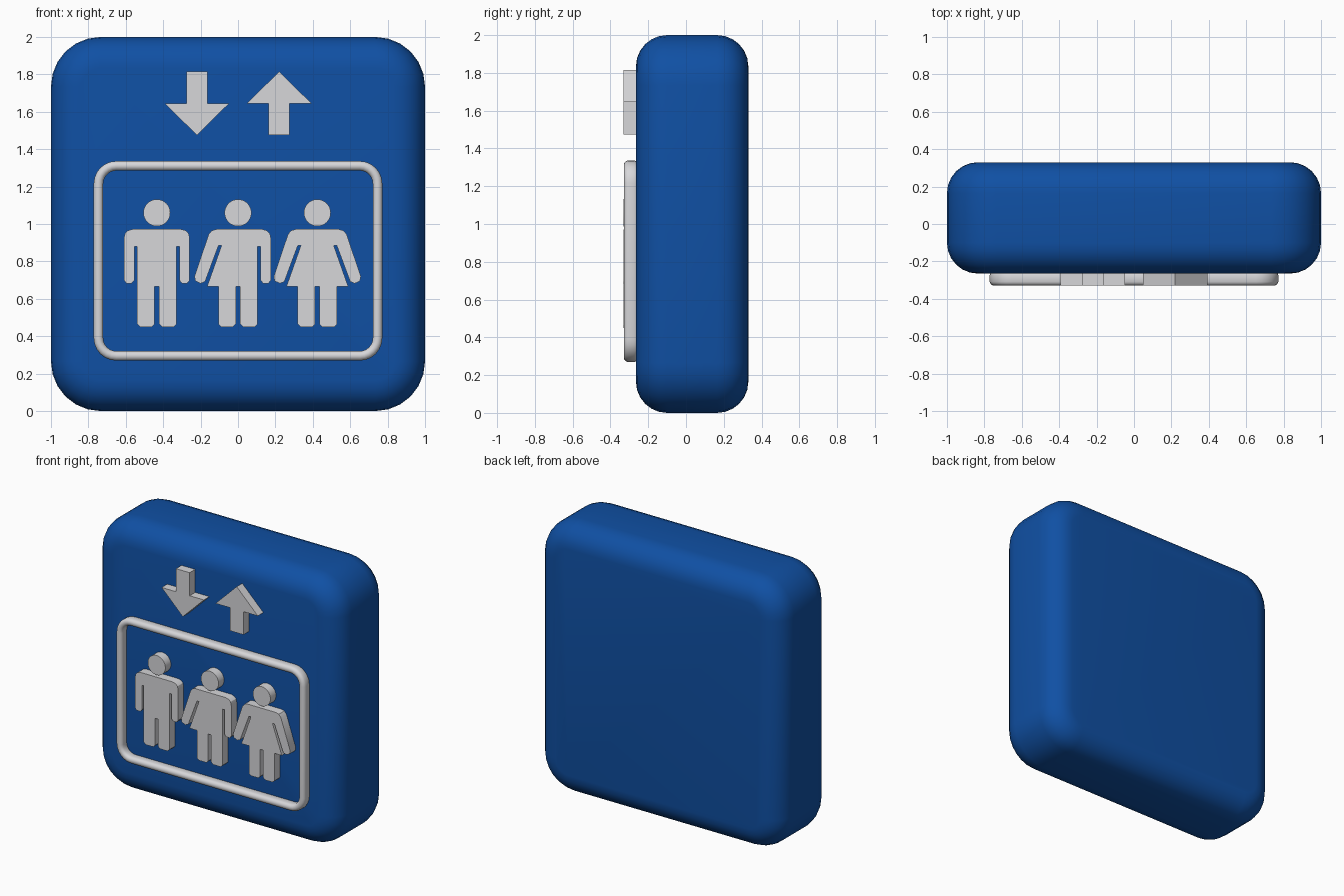
import bpy, bmesh
from math import sin, cos, pi

if "Cube" in bpy.data.objects:
    bpy.data.objects.remove(bpy.data.objects["Cube"])

FRONT, BACK, FACE = -0.33, 0.33, -0.265


def material(name, rgb):
    m = bpy.data.materials.new(name)
    m.use_nodes = True
    m.diffuse_color = (*rgb, 1)
    m.node_tree.nodes["Principled BSDF"].inputs["Base Color"].default_value = (*rgb, 1)
    return m


blue = material("blue", (0.005, 0.08, 0.37))
light_grey = material("light grey", (0.68, 0.68, 0.70))


def finish(name, bm, mat):
    bmesh.ops.recalc_face_normals(bm, faces=bm.faces)
    mesh = bpy.data.meshes.new(name)
    bm.to_mesh(mesh)
    bm.free()
    mesh.materials.append(mat)
    obj = bpy.data.objects.new(name, mesh)
    bpy.context.collection.objects.link(obj)
    bpy.ops.object.select_all(action="DESELECT")
    obj.select_set(True)
    bpy.context.view_layer.objects.active = obj
    bpy.ops.object.shade_smooth_by_angle()
    return obj


def rounded_rect(cz, hw, hh, r, seg):
    """Outline in x and z, centred on x = 0."""
    pts = []
    for k, (sx, sz) in enumerate([(1, 1), (-1, 1), (-1, -1), (1, -1)]):
        for i in range(seg + 1):
            a = (k + i / seg) * pi / 2
            pts.append((sx * (hw - r) + r * cos(a), cz + sz * (hh - r) + r * sin(a)))
    return pts


def loft(name, layers, mat, ring=False):
    """Join (y, outline) layers; a ring joins last to first, otherwise caps the ends."""
    bm = bmesh.new()
    loops = [[bm.verts.new((x, y, z)) for x, z in pts] for y, pts in layers]
    pairs = list(zip(loops, loops[1:]))
    if ring:
        pairs.append((loops[-1], loops[0]))
    else:
        bm.faces.new(loops[0])
        bm.faces.new(loops[-1])
    for a, b in pairs:
        n = len(a)
        for i in range(n):
            j = (i + 1) % n
            bm.faces.new((a[i], a[j], b[j], b[i]))
    return finish(name, bm, mat)


def plate(name, pts):
    """Raised flat sign, sunk slightly into the panel."""
    return loft(name, [(FRONT, pts), (FACE + 0.01, pts)], light_grey)


# Panel: rounded slab with rounded front and back edges
R, CORNER, SEG = 0.165, 0.265, 6
layers = []
for y0, start in ((FACE + R, -pi / 2), (BACK - R, 0)):
    for i in range(SEG + 1):
        a = start + i / SEG * pi / 2
        inset = R * (1 - cos(a))
        layers.append((y0 + R * sin(a),
                       rounded_rect(1, 1 - inset, 1 - inset, CORNER - inset, SEG)))
loft("panel", layers, blue)

# Frame: rounded tube around the figures
TUBE, N = 0.026, 16
layers = []
for i in range(N):
    a = 2 * pi * (i + 0.5) / N
    d = TUBE * cos(a)
    y = FRONT + TUBE if sin(a) < 0 else FACE - TUBE / 2
    layers.append((y + TUBE * sin(a), rounded_rect(0.803, 0.746 + d, 0.508 + d, 0.095 + d, 6)))
loft("frame", layers, light_grey, ring=True)

# Arrows
arrow = [(0, 0.17), (0.173, 0), (0.056, 0), (0.056, -0.17)]
arrow += [(-x, z) for x, z in arrow[:0:-1]]
for name, cx, s in (("down_arrow", -0.22, -1), ("up_arrow", 0.22, 1)):
    plate(name, [(cx + x, 1.645 + s * z) for x, z in arrow])

# Half outlines of the figures, from neck to crotch
leg = [(0.105, 0.465), (0.09, 0.45), (0.027, 0.45), (0.012, 0.465), (0.012, 0.665)]
straight = [(0.13, 0.972), (0.155, 0.965), (0.17, 0.95), (0.176, 0.925),
            (0.176, 0.70), (0.163, 0.683), (0.134, 0.683), (0.12, 0.70),
            (0.12, 0.88), (0.105, 0.88)] + leg
flared = [(0.115, 0.972), (0.14, 0.965), (0.157, 0.945), (0.233, 0.72),
          (0.228, 0.695), (0.2, 0.682), (0.176, 0.692), (0.104, 0.885),
          (0.088, 0.885), (0.165, 0.667), (0.105, 0.667)] + leg

for name, cx, left, right in (("first_figure", -0.434, straight, straight),
                              ("middle_figure", 0, straight, flared),
                              ("last_figure", 0.424, flared, flared)):
    body = left + [(-x, z) for x, z in reversed(right)]
    plate(name + "_body", [(cx + x, z) for x, z in body])
    plate(name + "_head", [(cx + 0.072 * cos(i * pi / 16), 1.06 + 0.072 * sin(i * pi / 16))
                           for i in range(32)])
